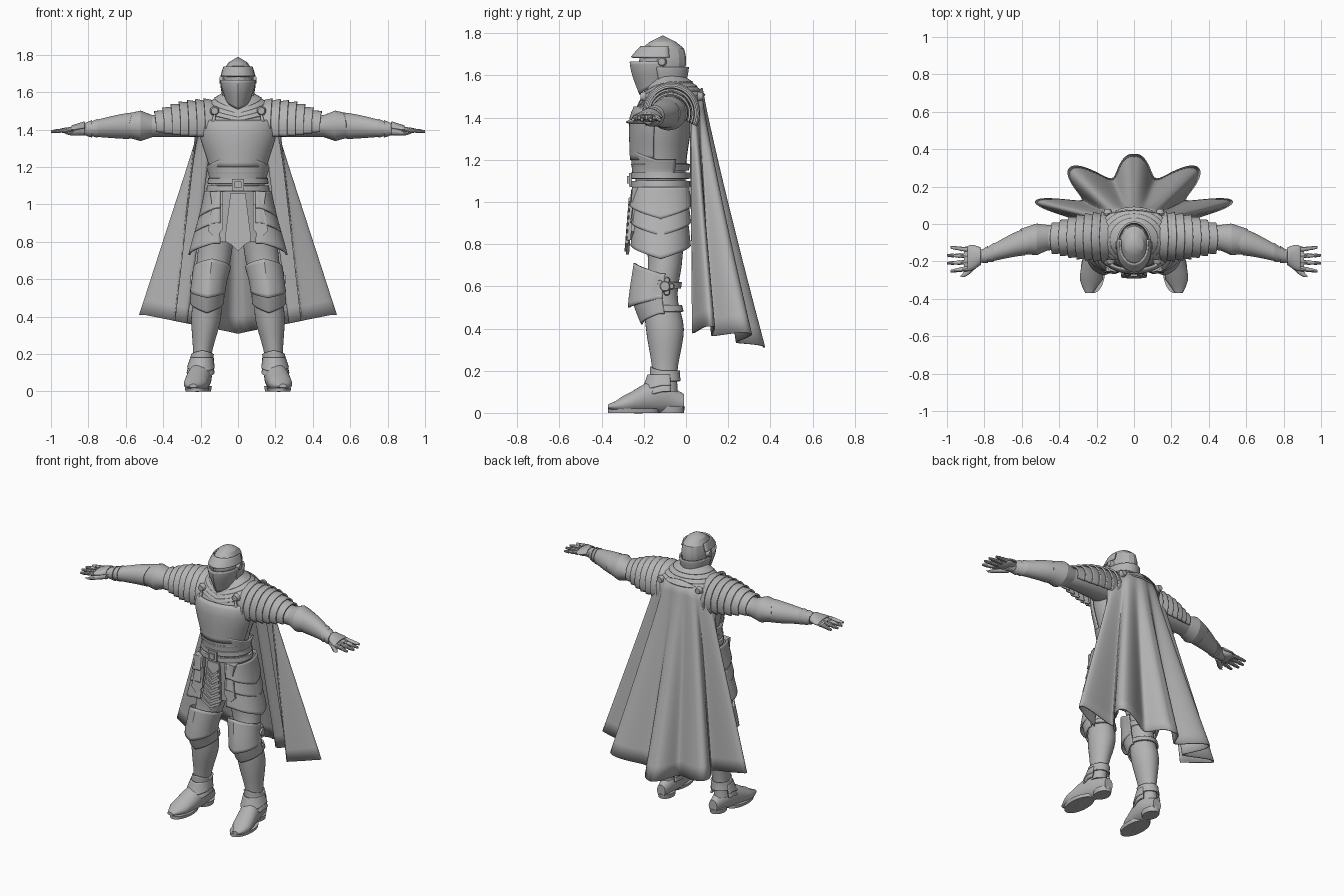
import bpy, bmesh, math
from mathutils import Vector

FRONT, BACK, TOP, OUTWARD = 270, 90, 90, 0
FULL, HALF = 360, 180

cube = bpy.data.objects.get("Cube")
if cube:
    bpy.data.objects.remove(cube)

grey = bpy.data.materials.new("plain grey")
grey.use_nodes = True
grey.diffuse_color = (.45, .45, .45, 1)
grey.node_tree.nodes["Principled BSDF"].inputs["Base Color"].default_value = grey.diffuse_color


def finish(name, bm, mirror, thick, angle):
    bmesh.ops.remove_doubles(bm, verts=bm.verts, dist=.0001)
    bmesh.ops.recalc_face_normals(bm, faces=bm.faces)
    mesh = bpy.data.meshes.new(name)
    bm.to_mesh(mesh)
    bm.free()
    mesh.materials.append(grey)
    part = bpy.data.objects.new(name, mesh)
    bpy.context.collection.objects.link(part)
    if mirror:
        part.modifiers.new("mirror", 'MIRROR')
    if thick:
        solid = part.modifiers.new("thickness", 'SOLIDIFY')
        solid.thickness, solid.offset = thick, 0
    bpy.ops.object.select_all(action='DESELECT')
    bpy.context.view_layer.objects.active = part
    part.select_set(True)
    bpy.ops.object.shade_smooth_by_angle(angle=math.radians(angle))


def skin(rows, closed, capped):
    bm = bmesh.new()
    rings = [[bm.verts.new(point) for point in row] for row in rows]
    count = len(rings[0])
    for low, high in zip(rings, rings[1:]):
        for i in range(count if closed else count - 1):
            j = (i + 1) % count
            bm.faces.new((low[i], low[j], high[j], high[i]))
    if capped:
        bm.faces.new(rings[0])
        bm.faces.new(rings[-1])
    return bm


def mix(pair, t):
    return pair[0] + (pair[1] - pair[0]) * t


def sample(keys, s):
    """Smooth blend of key rings (position, centre, centre, radius, radius)."""
    for a, b, c, d in zip(keys[:1] + keys, keys, keys[1:], keys[2:] + keys[-1:]):
        if s <= c[0]:
            break
    t = (s - b[0]) / (c[0] - b[0])
    a, b, c, d = map(Vector, (a[1:], b[1:], c[1:], d[1:]))
    return b + t / 2 * (c - a + t * (2 * a - 5 * b + 4 * c - d + t * (3 * b - a - 3 * c + d)))


def loft(name, keys, start=None, end=None, gap=(0, 0), tip=(0, 0), keel=(0, 0), peak=FRONT,
         span=FULL, axis='z', sides=32, steps=10, thick=0, mirror=False, angle=35):
    """Follow a body profile between two positions. Gap stands off from it, while tip
    (along the axis) and keel (outwards) draw each end to a point at the peak angle."""
    start = keys[0][0] if start is None else start
    end = keys[-1][0] if end is None else end
    closed = span == FULL
    rows = []
    for k in range(steps + 1):
        t = k / steps
        s = mix((start, end), t)
        a, b, ra, rb = sample(keys, s)
        row = []
        for i in range(sides if closed else sides + 1):
            turn = span * (i / sides - .5)
            point = max(0, 1 - abs(turn) / 80)
            grow = mix(gap, t) + mix(keel, t) * point
            theta = math.radians(peak + turn)
            u = a + (ra + grow) * math.cos(theta)
            v = b + (rb + grow) * math.sin(theta)
            w = s + mix(tip, t) * point
            row.append({'x': (w, u, v), 'y': (u, w, v), 'z': (u, v, w)}[axis])
        rows.append(row)
    finish(name, skin(rows, closed, not thick), mirror, thick, angle)


def panel(name, outline, y, lean=.08, depth=.015, mirror=False):
    """Flat front panel from an (x, z) outline, leaning forward below the belt."""
    rows = [[(x, y + lean * (z - 1) + d, z) for x, z in outline] for d in (0, depth)]
    finish(name, skin(rows, True, True), mirror, 0, 20)


def rivet(name, axis, s, a, b, radius, depth):
    """Paired round stud pointing along an axis."""
    low, high = sorted(((s, a, b, radius, radius), (s + depth, a, b, radius * .7, radius * .7)))
    loft(name, [low, high], axis=axis, sides=16, steps=2, mirror=True)


# Body profiles that the armour follows
TORSO = [(1.05, 0, -.12, .15, .12), (1.17, 0, -.12, .14, .12), (1.4, 0, -.11, .2, .14),
         (1.5, 0, -.09, .17, .12), (1.6, 0, -.1, .06, .07)]
LEG = [(.1, .2, -.1, .05, .06), (.2, .19, -.1, .05, .06), (.4, .17, -.1, .08, .09),
       (.55, .16, -.12, .07, .08), (.7, .13, -.1, .09, .08), (.95, .1, -.1, .09, .1)]
ARM = [(.1, -.08, 1.44, .1, .08), (.4, -.07, 1.42, .07, .06), (.6, -.1, 1.42, .06, .06), (.85, -.18, 1.4, .03, .03)]
SHOULDER = [(.1, -.07, 1.42, .13, .14), (.3, -.07, 1.42, .11, .12), (.5, -.08, 1.42, .06, .05)]
HEAD = [(1.54, 0, -.1, .05, .07), (1.65, 0, -.11, .08, .11), (1.73, 0, -.11, .07, .1),
        (1.76, 0, -.11, .05, .06), (1.79, 0, -.11, 0, 0)]
HIPS = [(.8, 0, -.11, .2, .11), (1.1, 0, -.12, .15, .13)]
TASSET = [(.7, .11, -.12, .17, .14), (1.1, .1, -.12, .07, .13)]
COLLAR = [(1.5, 0, -.07, .19, .15), (1.6, 0, -.09, .08, .08)]
BOOT = [(-.37, .24, .03, .02, .01), (-.3, .23, .04, .06, .04), (-.13, .2, .08, .06, .08), (-.01, .19, .05, .03, .04)]
PALM = [(.8, -.17, 1.41, .03, .03), (.87, -.18, 1.4, .06, .02), (.91, -.19, 1.4, .05, .01)]
THUMB = [(.82, -.2, 1.39, .02, .02), (.9, -.26, 1.38, .02, .01), (.93, -.28, 1.38, 0, 0)]

# Torso armour
loft("torso", TORSO)
loft("breastplate", TORSO, 1.2, 1.45, gap=(.01, .01), keel=(.01, 0), span=150, thick=.01)
loft("belly_plate", TORSO, 1.13, 1.2, gap=(.01, .02), tip=(0, .07), span=240, thick=.01)
loft("waist_rim", TORSO, 1.15, 1.18, gap=(.01, .015), thick=.01)
loft("hip_skirt", HIPS)

# Belt, buckle and pouches
for name, z in (("lower_belt", 1.07), ("upper_belt", 1.11)):
    loft(name, TORSO, z, z + .03, gap=(.015, .015), thick=.015)
for name, y, half in (("buckle", -.27, .032), ("buckle_plate", -.28, .018)):
    corners = [(i * half, 1.105 + j * half) for i, j in ((-1, -1), (1, -1), (1, 1), (-1, 1))]
    panel(name, corners, y, lean=0)
panel("pouch", [(.08, 1), (.14, 1), (.15, 1.07), (.08, 1.07)], -.26, depth=.05, mirror=True)

# Layered hip plates, front flaps and tabard
for name, low, high, lift in (("lower_tasset", .79, .92, 0), ("middle_tasset", .9, 1, .005), ("upper_tasset", .98, 1.07, .01)):
    loft(name, TASSET, low, high, gap=(lift, lift - .01), tip=(-.06, 0),
         peak=OUTWARD, span=190, thick=.01, mirror=True)
panel("thigh_flap", [(.08, 1.05), (.13, 1.05), (.16, .86), (.12, .82), (.08, .87)], -.25, mirror=True)
panel("tabard", [(-.04, 1.06), (.04, 1.06), (.07, .82), (0, .75), (-.07, .82)], -.265)
for k in range(7):
    z, w, drop = 1.02 - k / 30, .04 + k / 220, .018
    arrow = [(-w, z), (0, z - 2 * drop), (w, z), (w, z - drop), (0, z - 3 * drop), (-w, z - drop)]
    panel(f"tabard_chevron_{k}", arrow, -.273)

# Legs
loft("leg", LEG, steps=20, mirror=True)
loft("upper_knee_plate", LEG, .54, .66, gap=(.02, .01), tip=(-.04, .05), keel=(.05, .05), span=190, thick=.01, mirror=True)
loft("lower_knee_plate", LEG, .47, .56, gap=(.01, .02), tip=(-.05, -.03), keel=(0, .03), span=190, thick=.01, mirror=True)
for name, z in (("lower_knee_strap", .48), ("upper_knee_strap", .59)):
    loft(name, LEG, z, z + .03, gap=(.01, .01), thick=.01, mirror=True)
rivet("knee_stud", 'x', .23, -.1, .6, .03, .025)
for k in range(5):
    turn = math.tau * k / 5
    rivet(f"knee_petal_{k}", 'x', .23, .03 * math.cos(turn) - .1, .03 * math.sin(turn) + .6, .016, .015)
loft("greave_rim", LEG, .15, .2, gap=(.012, .006), tip=(-.01, .02), thick=.01, mirror=True)

# Boots
loft("boot", BOOT, axis='y', mirror=True)
loft("sole", [(0, .22, -.25, .06, .12), (.02, .22, -.25, .065, .12)], steps=1, mirror=True)
loft("heel", [(0, .19, -.07, .045, .06), (.03, .19, -.07, .05, .065)], steps=1, mirror=True)
for k in range(2):
    z = .1 + k * .03
    loft(f"ankle_lame_{k}", LEG, z, z + .05, gap=(.02, .01), tip=(-.03, 0), keel=(.03, .01),
         span=220, thick=.01, mirror=True)

# Arms
loft("arm", ARM, axis='x', steps=20, mirror=True)
for k in range(7):
    x = .12 + k * .044
    loft(f"pauldron_lame_{k}", SHOULDER, x, x + .055, gap=(-.01, .007), tip=(0, .01), peak=TOP,
         span=230, axis='x', thick=.01, mirror=True)
loft("upper_elbow_cop", ARM, .46, .52, gap=(0, .02), tip=(-.02, 0), peak=OUTWARD, axis='x', mirror=True)
loft("lower_elbow_cop", ARM, .52, .58, gap=(.02, .005), tip=(0, .03), peak=OUTWARD, axis='x', mirror=True)
loft("vambrace", ARM, .58, .76, gap=(.01, .005), tip=(-.02, 0), peak=TOP, axis='x', mirror=True)
for name, x in (("gauntlet_cuff", .75), ("wrist_band", .78)):
    loft(name, ARM, x, x + .03, gap=(.01, .003), axis='x', mirror=True)

# Hands with jointed fingers
loft("palm", PALM, axis='x', mirror=True)
loft("hand_plate", PALM, .82, .89, gap=(.005, .005), peak=TOP, span=HALF, axis='x', thick=.008, mirror=True)
loft("thumb", THUMB, axis='x', sides=12, mirror=True)
for k, tip in enumerate((.98, 1, 1, .98)):
    y = k * .034 - .238
    finger = [(.89, y, 1.4, .014, .014), (tip, y + (k - 1.7) * .008, 1.39, .008, .008)]
    length = (tip - .89) / 3
    for j in range(3):
        x = .89 + j * length
        loft(f"finger_{k}_joint_{j}", finger, x, x + length, gap=(.002, -.001), axis='x',
             sides=10, steps=2, mirror=True)

# Helmet
loft("helmet", HEAD, sides=16, steps=8, angle=20)
loft("helmet_brow", HEAD, 1.685, 1.735, gap=(.01, .005), keel=(.025, 0), span=210, sides=18, thick=.01, angle=20)
loft("visor", HEAD, 1.57, 1.665, gap=(.005, .01), tip=(-.06, 0), keel=(.03, .03), span=HALF, sides=16, thick=.01, angle=20)
loft("helmet_nape", HEAD, 1.57, 1.64, gap=(.02, .01), peak=BACK, span=210, thick=.01)
rivet("visor_pivot", 'x', .08, -.115, 1.665, .024, .02)

# Draped collar, clasps and tassels
for k in range(4):
    z = 1.505 + k * .02
    loft(f"collar_fold_{k}", COLLAR, z, z + .03, gap=(.012, -.004), tip=(-.06, -.04), thick=.01, angle=60)
rivet("front_clasp", 'y', -.19, .125, 1.5, .026, -.025)
rivet("back_clasp", 'y', .055, .14, 1.5, .024, .025)
loft("clasp_tassel", [(1.41, .13, -.21, .012, .01), (1.44, .13, -.21, .012, .01), (1.49, .125, -.2, .005, .005)],
     sides=10, mirror=True)

# Cape: half of a wavy hem, blended up to the shoulders
folds, rows = 72, []
for k in range(15):
    t = k / 14
    row = []
    for i in range(folds + 1):
        u = i / folds
        theta = math.radians(85 * u + 15 * math.sin(math.pi * u))
        radius = .31 + .15 * u + .06 * (1 + u) * math.cos(5 * math.pi * u)
        x, y = radius * math.sin(theta), radius * math.cos(theta)
        row.append((mix((.22 * u, x), t), mix((.075 - .055 * u * u, y), t ** 1.1),
                    mix((1.54 - .1 * u * u, .31 + .2 * min(x, .5)), t)))
    rows.append(row)
finish("cape", skin(rows, False, False), True, .008, 60)
